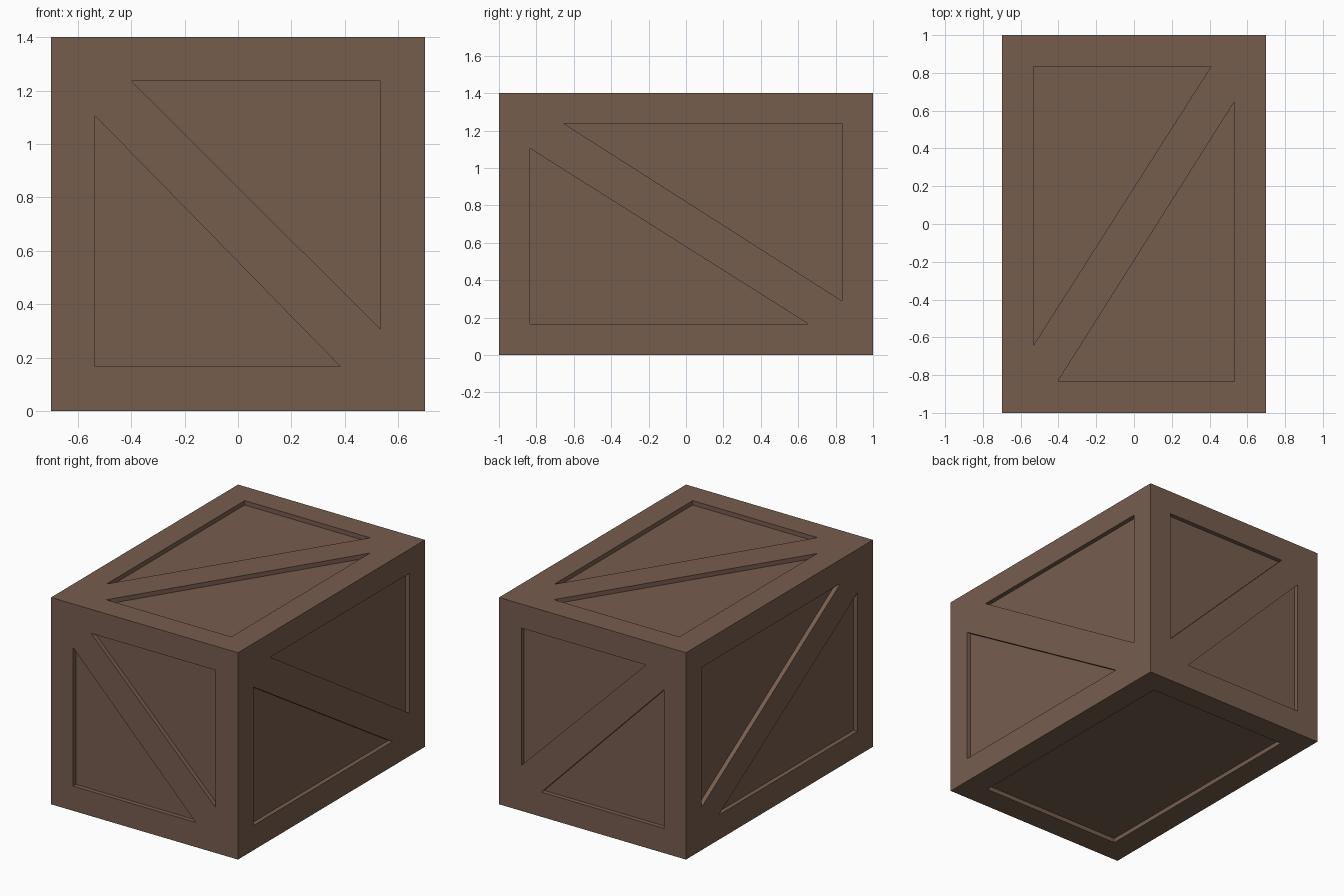
import bpy
import bmesh
from mathutils import Vector

if "Cube" in bpy.data.objects:
    bpy.data.objects.remove(bpy.data.objects["Cube"])

HX, HY, H = 0.7, 1.0, 1.4      # half width, half length, height
DEPTH = 0.03                   # recess depth
OUT = 0.1                      # cutter overshoot

wood = bpy.data.materials.new("brown wood")
wood.diffuse_color = (0.181, 0.109, 0.076, 1.0)
wood.use_nodes = True
wood.node_tree.nodes["Principled BSDF"].inputs["Base Color"].default_value = wood.diffuse_color


def make_object(name, bm):
    bmesh.ops.recalc_face_normals(bm, faces=bm.faces)
    mesh = bpy.data.meshes.new(name)
    bm.to_mesh(mesh)
    bm.free()
    mesh.materials.append(wood)
    obj = bpy.data.objects.new(name, mesh)
    bpy.context.collection.objects.link(obj)
    return obj


def add_prism(bm, profile, place, start, end):
    """Extrude a 2D profile between two levels of one axis."""
    face = bm.faces.new([bm.verts.new(place(u, v, start)) for u, v in profile])
    geom = bmesh.ops.extrude_face_region(bm, geom=[face], use_keep_orig=True)["geom"]
    shift = Vector(place(0, 0, end)) - Vector(place(0, 0, start))
    bmesh.ops.translate(bm, vec=shift, verts=[g for g in geom if isinstance(g, bmesh.types.BMVert)])


# Crate body
bm = bmesh.new()
bmesh.ops.create_cube(bm, size=1)
bmesh.ops.scale(bm, vec=(2 * HX, 2 * HY, H), verts=bm.verts)
bmesh.ops.translate(bm, vec=(0, 0, H / 2), verts=bm.verts)
crate = make_object("crate", bm)

# Recess outlines: two triangles either side of each diagonal brace
end_panels = [[(-0.40, 1.237), (0.533, 1.237), (0.533, 0.307)],
              [(-0.535, 1.105), (-0.535, 0.167), (0.383, 0.167)]]
side_panels = [[(-0.652, 1.237), (0.833, 1.237), (0.833, 0.29)],
               [(-0.835, 1.105), (-0.835, 0.167), (0.652, 0.167)]]
top_panels = [[(-0.533, 0.833), (0.407, 0.833), (-0.533, -0.643)],
              [(0.533, 0.65), (0.533, -0.833), (-0.403, -0.833)]]
base_panel = [(-0.533, -0.833), (0.533, -0.833), (0.533, 0.833), (-0.533, 0.833)]

# Recess cutter: all panels, same layout on opposite walls
bm = bmesh.new()
for s in (-1, 1):
    for p in end_panels:
        add_prism(bm, p, lambda u, v, d: (u, d, v), s * (HY - DEPTH), s * (HY + OUT))
    for p in side_panels:
        add_prism(bm, p, lambda u, v, d: (d, u, v), s * (HX - DEPTH), s * (HX + OUT))
for p in top_panels:
    add_prism(bm, p, lambda u, v, d: (u, v, d), H - DEPTH, H + OUT)
add_prism(bm, base_panel, lambda u, v, d: (u, v, d), DEPTH, -OUT)
cutter = make_object("recess_cutter", bm)
cutter.hide_render = True

# Cut the recesses, then remove the helper
mod = crate.modifiers.new("recesses", 'BOOLEAN')
mod.operation = 'DIFFERENCE'
mod.solver = 'EXACT'
mod.object = cutter
bpy.context.view_layer.objects.active = crate
crate.select_set(True)
bpy.ops.object.modifier_apply(modifier=mod.name)
bpy.data.objects.remove(cutter)
